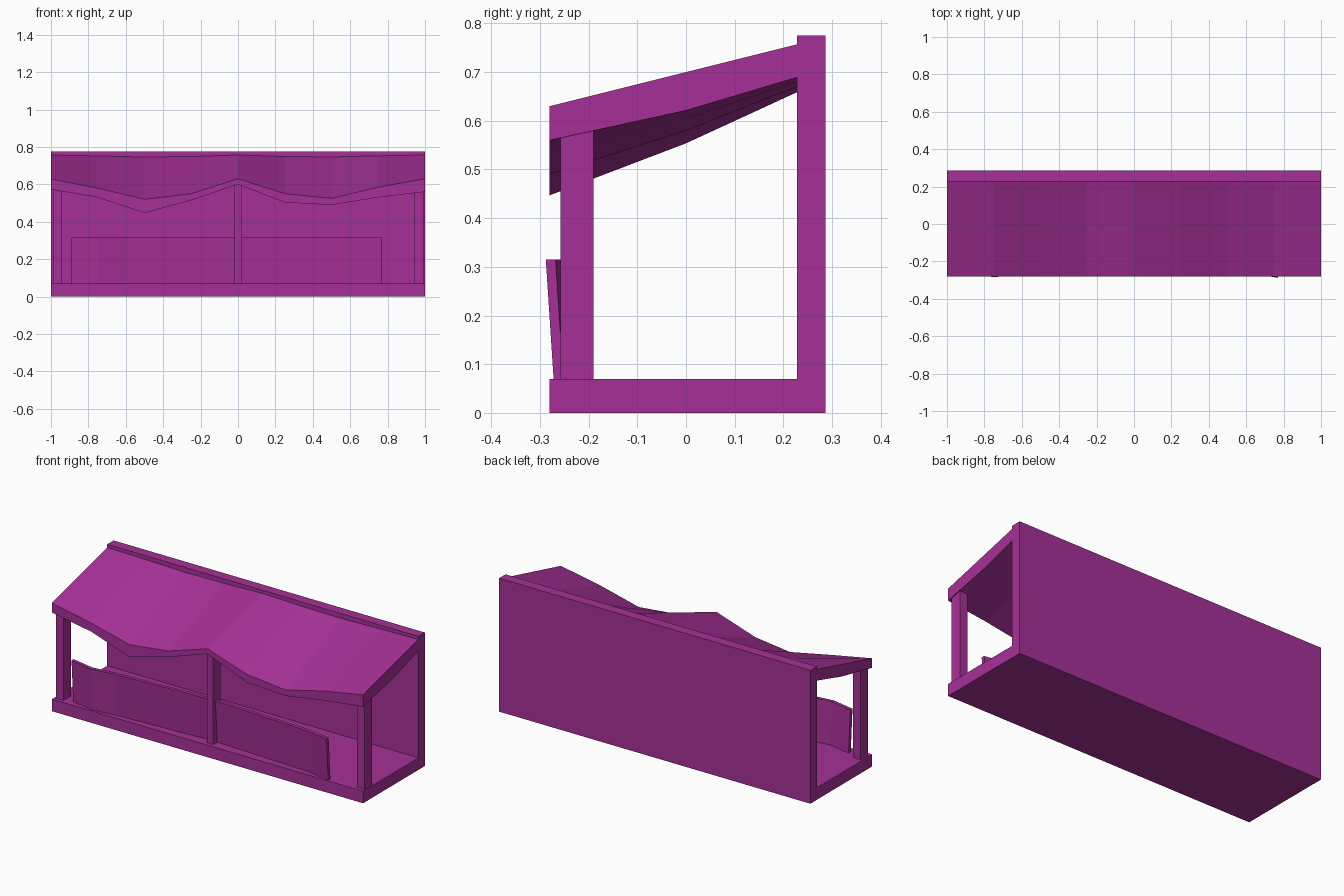
import bpy, bmesh

cube = bpy.data.objects.get("Cube")
if cube:
    bpy.data.objects.remove(cube, do_unlink=True)

mat = bpy.data.materials.new("magenta purple")
mat.use_nodes = True
colour = (0.38, 0.03, 0.31, 1)
mat.diffuse_color = colour
mat.node_tree.nodes["Principled BSDF"].inputs["Base Color"].default_value = colour


def finish(name, bm):
    bmesh.ops.recalc_face_normals(bm, faces=bm.faces)
    mesh = bpy.data.meshes.new(name)
    bm.to_mesh(mesh)
    bm.free()
    mesh.materials.append(mat)
    obj = bpy.data.objects.new(name, mesh)
    bpy.context.collection.objects.link(obj)
    return obj


def box(name, xs, ys, zs):
    bm = bmesh.new()
    bmesh.ops.create_cube(bm, size=1)
    for v in bm.verts:
        for i, (lo, hi) in enumerate((xs, ys, zs)):
            v.co[i] = hi if v.co[i] > 0 else lo
    return finish(name, bm)


def loft(name, sections):
    """Skin closed cross-sections and cap both ends."""
    bm = bmesh.new()
    rings = [[bm.verts.new(p) for p in s] for s in sections]
    for a, b in zip(rings, rings[1:]):
        for i in range(len(a)):
            j = (i + 1) % len(a)
            bm.faces.new((a[i], a[j], b[j], b[i]))
    bm.faces.new(rings[0])
    bm.faces.new(rings[-1])
    return finish(name, bm)


# Floor slab and back wall
FRONT, WALL, BACK, FLOOR = -0.28, 0.228, 0.287, 0.07
box("floor_slab", (-1, 1), (FRONT, WALL), (0, FLOOR))
box("back_wall", (-1, 1), (WALL, BACK), (0, 0.775))

# Three front posts
for name, x0, x1, top in (("right_post", -0.99, -0.94, 0.6),
                          ("middle_post", -0.02, 0.02, 0.615),
                          ("left_post", 0.945, 0.995, 0.6)):
    box(name, (x0, x1), (-0.258, -0.19), (FLOOR, top))

# Sagging roof: top and underside heights along the front edge
top_edge = (0.628, 0.58, 0.52, 0.55, 0.63, 0.55, 0.525, 0.585, 0.63)
low_edge = (0.573, 0.53, 0.447, 0.515, 0.6, 0.503, 0.49, 0.53, 0.56)
roof = []
for i, (t, b) in enumerate(zip(top_edge, low_edge)):
    x = -1 + i / 4
    back_top = 0.757 - 0.1 * (0.63 - t)
    back_low = 0.7 - 0.27 * (0.6 - b)
    mid = -FRONT / (WALL - FRONT)
    roof.append(((x, FRONT, t), (x, WALL, back_top), (x, WALL, back_low),
                 (x, 0, b + (back_low - b) * mid - 0.01), (x, FRONT, b)))
loft("roof", roof)

# Leaning, bent front board
bends = ((-0.89, -0.257), (-0.75, -0.285), (-0.6, -0.266),
         (0, -0.235), (0.62, -0.262), (0.77, -0.288))
loft("front_board", [((x, y, 0.315), (x, y + 0.02, 0.315),
                      (x, y + 0.036, FLOOR), (x, y + 0.016, FLOOR))
                     for x, y in bends])
